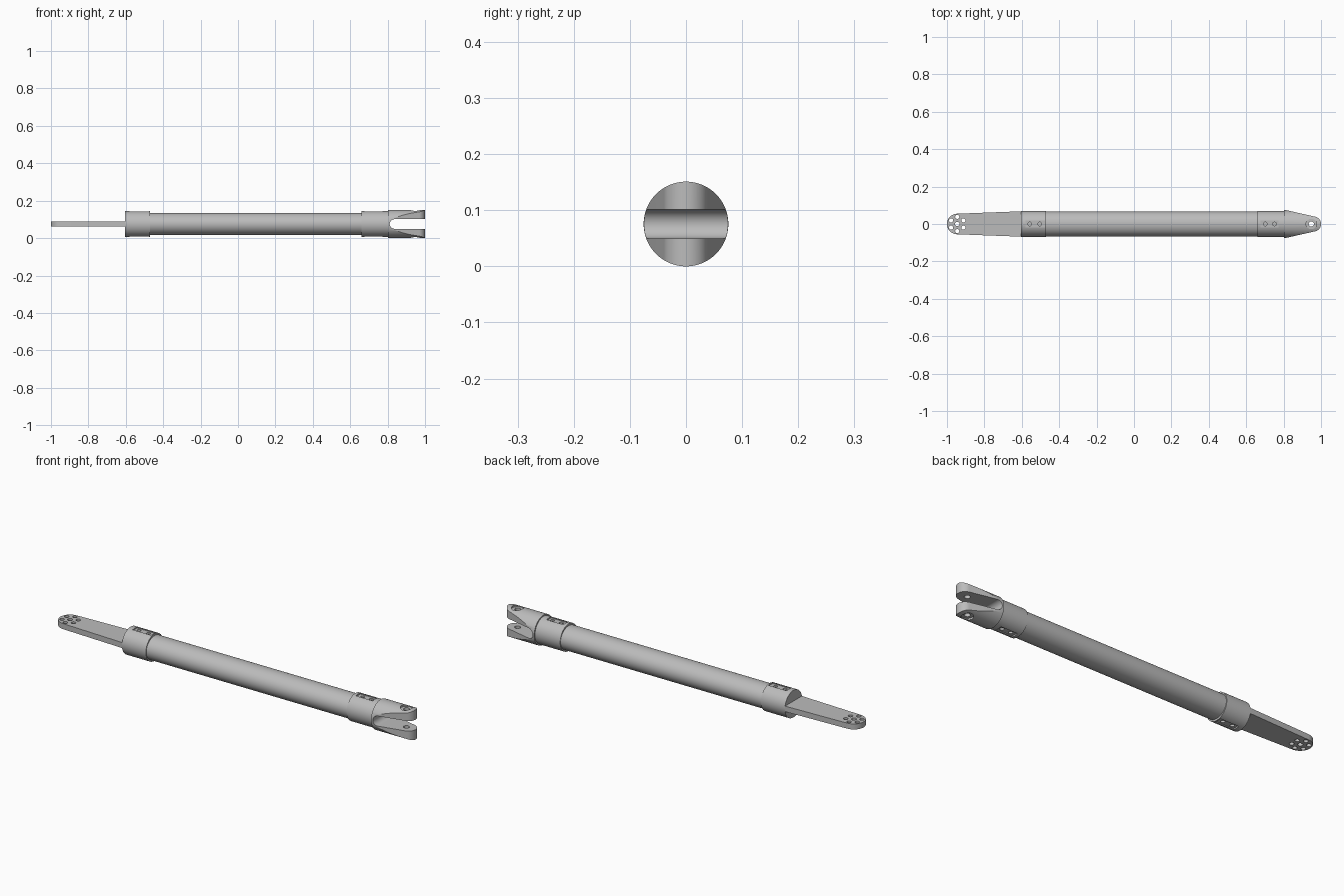
import bpy, bmesh
from math import pi, sin, cos, atan2
from mathutils import Matrix, Vector

if "Cube" in bpy.data.objects:
    bpy.data.objects.remove(bpy.data.objects["Cube"])

AXIS = 0.0755  # height of the rod's centre line

metal = bpy.data.materials.new("grey_metal")
metal.use_nodes = True
GREY = (0.5, 0.5, 0.5, 1)
metal.diffuse_color = GREY
metal.node_tree.nodes["Principled BSDF"].inputs["Base Color"].default_value = GREY


def finish(bm, name):
    bmesh.ops.recalc_face_normals(bm, faces=bm.faces)
    mesh = bpy.data.meshes.new(name)
    bm.to_mesh(mesh)
    bm.free()
    mesh.materials.append(metal)
    obj = bpy.data.objects.new(name, mesh)
    bpy.context.collection.objects.link(obj)
    return obj


def rod(name, x0, x1, ry, rz):
    """Elliptical cylinder along x."""
    bm = bmesh.new()
    m = (Matrix.Translation(((x0 + x1) / 2, 0, AXIS)) @ Matrix.Diagonal((1, ry, rz, 1))
         @ Matrix.Rotation(pi / 2, 4, 'Y'))
    bmesh.ops.create_cone(bm, cap_ends=True, segments=96, radius1=1, radius2=1,
                          depth=x1 - x0, matrix=m)
    return finish(bm, name)


def drill(x, y, r, z0, z1):
    """Vertical hole cutter, heights measured from the centre line."""
    bm = bmesh.new()
    bmesh.ops.create_cone(bm, cap_ends=True, segments=32, radius1=r, radius2=r,
                          depth=z1 - z0,
                          matrix=Matrix.Translation((x, y, AXIS + (z0 + z1) / 2)))
    return finish(bm, "hole_cutter")


def block(x0, x1, y, z0, z1):
    bm = bmesh.new()
    m = (Matrix.Translation(((x0 + x1) / 2, 0, AXIS + (z0 + z1) / 2))
         @ Matrix.Diagonal((x1 - x0, 2 * y, z1 - z0, 1)))
    bmesh.ops.create_cube(bm, size=1, matrix=m)
    return finish(bm, "recess_cutter")


def tongue(name, x0, half, xc, r, thick, upright=False):
    """Tapered plate with a round tip; upright turns its thickness to y."""
    side = 1 if xc > x0 else -1
    a = pi / 2 - atan2(half - r, abs(xc - x0))
    pts = [(x0, -half)]
    for i in range(33):
        t = -a + 2 * a * i / 32
        pts.append((xc + side * r * cos(t), r * sin(t)))
    pts.append((x0, half))
    bm = bmesh.new()
    face = bm.faces.new([bm.verts.new((x, y, -thick / 2)) for x, y in pts])
    ext = bmesh.ops.extrude_face_region(bm, geom=[face])
    bmesh.ops.translate(bm, vec=Vector((0, 0, thick)),
                        verts=[v for v in ext["geom"] if isinstance(v, bmesh.types.BMVert)])
    if upright:
        bm.transform(Matrix.Rotation(pi / 2, 4, 'X'))
    bm.transform(Matrix.Translation((0, 0, AXIS)))
    return finish(bm, name)


def carve(obj, cutter, operation='DIFFERENCE'):
    mod = obj.modifiers.new("carve", 'BOOLEAN')
    mod.object, mod.operation, mod.solver = cutter, operation, 'EXACT'
    bpy.context.view_layer.objects.active = obj
    bpy.ops.object.modifier_apply(modifier=mod.name)
    bpy.data.objects.remove(cutter)


# Main tube
tube = rod("main_tube", -0.475, 0.665, 0.066, 0.0595)

# Collars with recessed screw seats above and below
collars = []
for name, x0, x1, s0, s1, holes in (
        ("blade_collar", -0.605, -0.47, -0.58, -0.476, (-0.558, -0.504)),
        ("fork_collar", 0.66, 0.805, 0.676, 0.772, (0.702, 0.751))):
    collar = rod(name, x0, x1, 0.069, 0.069)
    for lo, hi, d0, d1 in ((0.062, 0.09, 0.045, 0.08), (-0.09, -0.062, -0.08, -0.045)):
        carve(collar, block(s0, s1, 0.018, lo, hi))
        for x in holes:
            carve(collar, drill(x, 0, 0.01, d0, d1))
    collars.append(collar)

# Fork: round bar trimmed to a taper, slotted, with a pin hole
fork = rod("fork", 0.802, 1.02, 0.0755, 0.0755)
carve(fork, tongue("taper", 0.79, 0.0795, 0.96, 0.04, 0.2), 'INTERSECT')
carve(fork, tongue("slot", 1.1, 0.0255, 0.8365, 0.0255, 0.2, upright=True))
carve(fork, drill(0.948, 0, 0.014, -0.1, 0.1))
for lo, hi in ((0.066, 0.1), (-0.1, -0.066)):
    carve(fork, drill(0.948, 0, 0.028, lo, hi))

# Flat blade with a ring of bolt holes
blade = tongue("blade", -0.6, 0.068, -0.945, 0.055, 0.028)
carve(blade, drill(-0.945, 0, 0.012, -0.05, 0.05))
for i in range(6):
    t = pi / 2 + i * pi / 3
    carve(blade, drill(-0.945 + 0.038 * cos(t), 0.038 * sin(t), 0.011, -0.05, 0.05))

# Smooth round surfaces, keep machined edges sharp
for obj in [tube, fork, blade] + collars:
    bpy.ops.object.select_all(action='DESELECT')
    obj.select_set(True)
    bpy.context.view_layer.objects.active = obj
    bpy.ops.object.shade_smooth_by_angle(angle=pi / 6)
